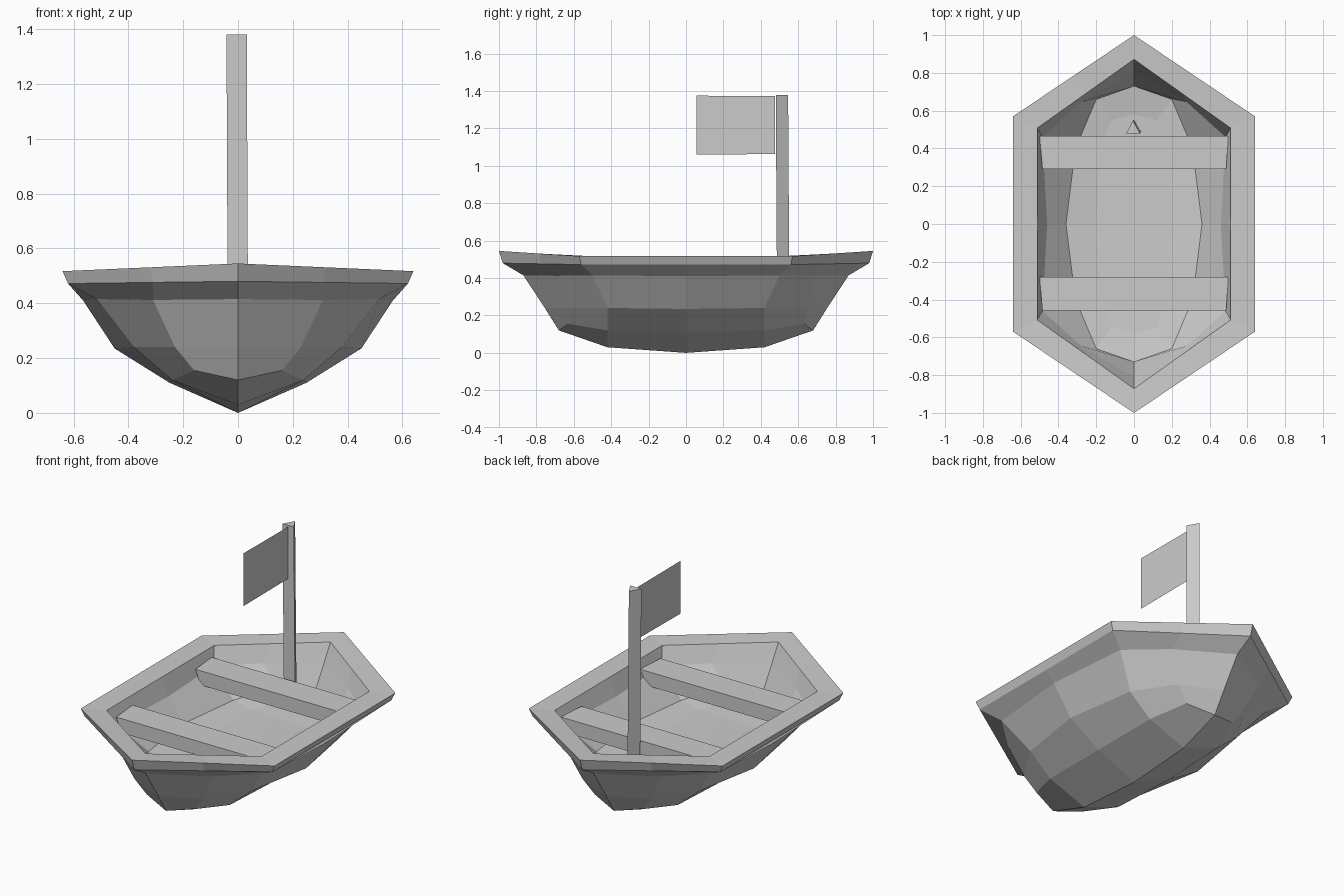
import bpy, bmesh

if "Cube" in bpy.data.objects:
    bpy.data.objects.remove(bpy.data.objects["Cube"])

def finish(name, bm):
    bmesh.ops.remove_doubles(bm, verts=bm.verts, dist=0.0005)
    bmesh.ops.recalc_face_normals(bm, faces=bm.faces)
    mesh = bpy.data.meshes.new(name)
    bm.to_mesh(mesh)
    bm.free()
    obj = bpy.data.objects.new(name, mesh)
    bpy.context.collection.objects.link(obj)
    return obj

def prism(name, bottom, top):
    """Join two matching outlines into a closed solid."""
    bm = bmesh.new()
    lo = [bm.verts.new(p) for p in bottom]
    hi = [bm.verts.new(p) for p in top]
    bm.faces.new(lo)
    bm.faces.new(hi)
    n = len(lo)
    for i in range(n):
        j = (i + 1) % n
        bm.faces.new((lo[i], lo[j], hi[j], hi[i]))
    return finish(name, bm)

def rim(x, y_side, y_tip, z_side, z_tip):
    """Quarter of a six-sided rim loop, from midship to the tip."""
    return [(x, 0, z_side), (x, y_side, z_side),
            (x / 2, (y_side + y_tip) / 2, (z_side + z_tip) / 2), (0, y_tip, z_tip)]

# Hull: quarter rings from keel to rim, midship to tip
outer = [
    [(0, 0, 0), (0, .42, .03), (0, .68, .12), (0, .68, .12)],
    [(.25, 0, .11), (.24, .42, .12), (.16, .63, .155), (0, .68, .12)],
    [(.45, 0, .235), (.38, .42, .24), (.23, .65, .24), (0, .755, .24)],
    [(.565, 0, .41), (.515, .5, .415), (.31, .69, .412), (0, .87, .415)],
]
# Inside wall and shallow, nearly flat floor
inner = [
    [(.46, 0, .42), (.485, .46, .42), (.28, .645, .42), (0, .81, .43)],
    [(.36, 0, .285), (.31, .40, .285), (.20, .66, .295), (0, .73, .30)],
    [(.20, 0, .265), (.18, .38, .265), (.12, .55, .275), (0, .58, .275)],
    [(0, 0, .26), (0, .38, .265), (0, .58, .275), (0, .58, .275)],
]
rings = outer + [rim(.62, .56, .98, .472, .48), rim(.64, .57, 1, .517, .545),
                 rim(.512, .508, .872, .517, .535)] + inner

bm = bmesh.new()
for mx in (1, -1):
    for my in (1, -1):
        grid = [[bm.verts.new((x * mx, y * my, z)) for x, y, z in r] for r in rings]
        for a, b in zip(grid, grid[1:]):
            for i in range(3):
                bm.faces.new((a[i], a[i + 1], b[i + 1], b[i]))
finish("hull", bm)

# Seats: two planks with slightly slanted ends
for name, y in (("back_seat", .29), ("front_seat", -.457)):
    outline = [(-.485, y), (.488, y), (.5, y + .177), (-.5, y + .177)]
    prism(name, [(px * .93, py, .38) for px, py in outline],
          [(px, py, .465) for px, py in outline])

# Mast: three-sided pole with a slight lean, standing on the floor
tri = [(-.037, .487), (.037, .487), (0, .553)]
prism("mast", [(x, y, .26) for x, y in tri],
      [(x - .005, y - .007, 1.38) for x, y in tri])

# Flag: single flat sheet
bm = bmesh.new()
bm.faces.new([bm.verts.new((-.003, y, z)) for y, z in
              ((.055, 1.06), (.475, 1.063), (.475, 1.373), (.055, 1.375))])
finish("flag", bm)
